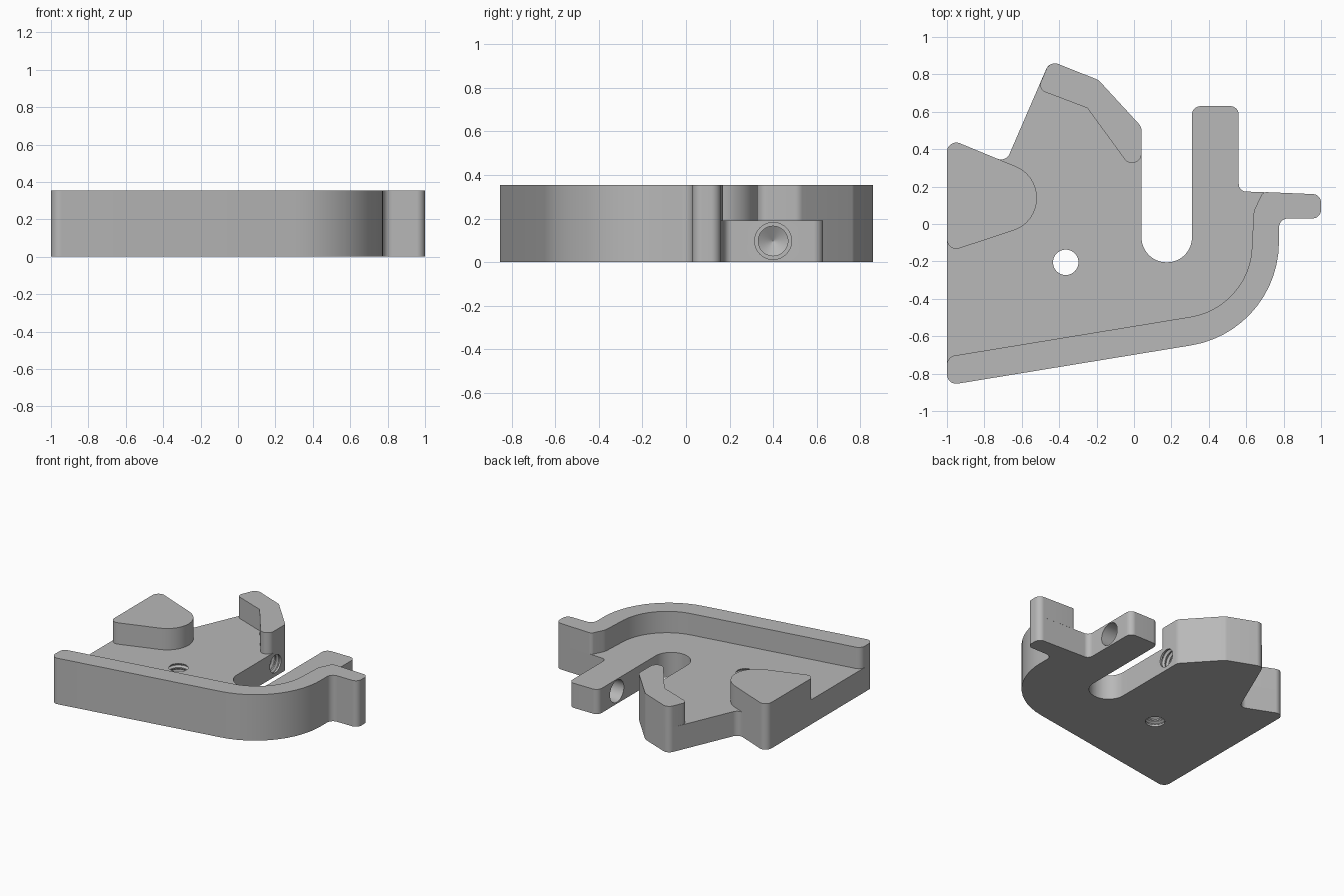
import bpy, bmesh
from math import pi, cos, sin, tan, radians
from mathutils import Vector, Matrix

if "Cube" in bpy.data.objects:
    bpy.data.objects.remove(bpy.data.objects["Cube"])

FLOOR, TOP = 0.19, 0.355

metal = bpy.data.materials.new("plain grey")
metal.use_nodes = True
grey = (0.48, 0.48, 0.48, 1)
metal.diffuse_color = grey
metal.node_tree.nodes["Principled BSDF"].inputs["Base Color"].default_value = grey


def rounded(corners):
    """Turn (x, y, radius) corners into an outline with filleted corners."""
    out = []
    for i, (x, y, r) in enumerate(corners):
        p = Vector((x, y))
        a = (Vector(corners[i - 1][:2]) - p).normalized()
        b = (Vector(corners[(i + 1) % len(corners)][:2]) - p).normalized()
        half = a.angle(b) / 2
        if r == 0:
            out.append(p)
            continue
        centre = p + (a + b).normalized() * r / sin(half)
        start = p + a * r / tan(half) - centre
        end = p + b * r / tan(half) - centre
        sweep = start.angle_signed(end)
        n = max(3, int(abs(sweep) / radians(6)))
        for k in range(n + 1):
            t = -sweep * k / n
            out.append(centre + Matrix.Rotation(t, 2) @ start)
    return out


def make_object(name, bm):
    bmesh.ops.recalc_face_normals(bm, faces=bm.faces)
    mesh = bpy.data.meshes.new(name)
    bm.to_mesh(mesh)
    bm.free()
    mesh.materials.append(metal)
    ob = bpy.data.objects.new(name, mesh)
    bpy.context.collection.objects.link(ob)
    return ob


def prism(name, corners, z0, z1):
    bm = bmesh.new()
    face = bm.faces.new([bm.verts.new((p.x, p.y, z0)) for p in rounded(corners)])
    top = bmesh.ops.extrude_face_region(bm, geom=[face])["geom"]
    bmesh.ops.translate(bm, vec=(0, 0, z1 - z0),
                        verts=[v for v in top if isinstance(v, bmesh.types.BMVert)])
    return make_object(name, bm)


def lathe(name, profile, matrix, n=40):
    """Spin (radius, height) points around z, then place the solid."""
    bm = bmesh.new()
    rings = [[bm.verts.new((r * cos(2 * pi * k / n), r * sin(2 * pi * k / n), h))
              for k in range(n)] for r, h in profile]
    for lo, hi in zip(rings, rings[1:]):
        for k in range(n):
            j = (k + 1) % n
            bm.faces.new((lo[k], lo[j], hi[j], hi[k]))
    bm.faces.new(rings[0])
    bm.faces.new(rings[-1])
    bm.transform(matrix)
    return make_object(name, bm)


def thread(start, count, pitch=0.036, minor=0.068, major=0.084):
    points = []
    for k in range(count):
        h = start + k * pitch
        points += [(minor, h), (minor, h + pitch * 0.25),
                   (major, h + pitch * 0.55), (major, h + pitch * 0.7)]
    return points + [(minor, start + count * pitch)]


def cut(target, cutter):
    mod = target.modifiers.new("cut", 'BOOLEAN')
    mod.operation, mod.solver, mod.object = 'DIFFERENCE', 'EXACT', cutter
    bpy.context.view_layer.objects.active = target
    bpy.ops.object.modifier_apply(modifier=mod.name)
    bpy.data.objects.remove(cutter)


# Corners shared by the plate and the raised parts
front_edge = [(-1, -0.863, 0.05), (0.775, -0.572, 0.56), (0.775, 0.03, 0.05),
              (1, 0.03, 0.045), (1, 0.158, 0.045)]
hook_edge = [(0.04, 0.52, 0.05), (-0.19, 0.77, 0.05), (-0.45, 0.873, 0.05)]
back_corner = (-1, 0.46, 0.05)

# Base plate with slot and prong
plate = prism("base_plate", front_edge + [
    (0.56, 0.175, 0.04), (0.56, 0.63, 0.045), (0.31, 0.63, 0.045),
    (0.31, -0.205, 0.134), (0.04, -0.205, 0.134)] + hook_edge + [
    (-0.685, 0.33, 0.05), back_corner], 0, FLOOR)

# Raised parts on the plate
wall = prism("curved_wall", front_edge + [
    (0.69, 0.171, 0.03), (0.64, 0.07, 0.1), (0.615, -0.445, 0.39),
    (-1, -0.71, 0.05)], FLOOR, TOP)
hook = prism("hook_block", hook_edge + [
    (-0.514, 0.72, 0.04), (-0.25, 0.62, 0.01), (0.04, 0.223, 0.05)], FLOOR, TOP)
boss = prism("corner_boss", [back_corner, (-0.176, 0.12, 0.183),
                             (-1, -0.152, 0.05)], FLOOR, TOP)

# Threaded vertical hole
cut(plate, lathe("hole_cutter", [(0.068, -0.05)] + thread(0.006, 5) + [(0.068, 0.25)],
                 Matrix.Translation((-0.365, -0.205, 0))))

# Clearance hole in the prong, threaded blind hole in the body
cross = Matrix.Rotation(-pi / 2, 4, 'Y')
cut(plate, lathe("prong_cutter", [(0.085, 0), (0.085, 0.4)],
                 Matrix.Translation((0.6, 0.4, 0.097)) @ cross))
cut(plate, lathe("screw_cutter", [(0.068, -0.05)] + thread(0.006, 9) +
                 [(0.068, 0.38), (0.001, 0.42)],
                 Matrix.Translation((0.04, 0.4, 0.097)) @ cross))

# Smooth the rounded corners, keep the edges sharp
bpy.ops.object.select_all(action='DESELECT')
for ob in (plate, wall, hook, boss):
    ob.select_set(True)
bpy.context.view_layer.objects.active = plate
bpy.ops.object.shade_smooth_by_angle(angle=radians(25))
